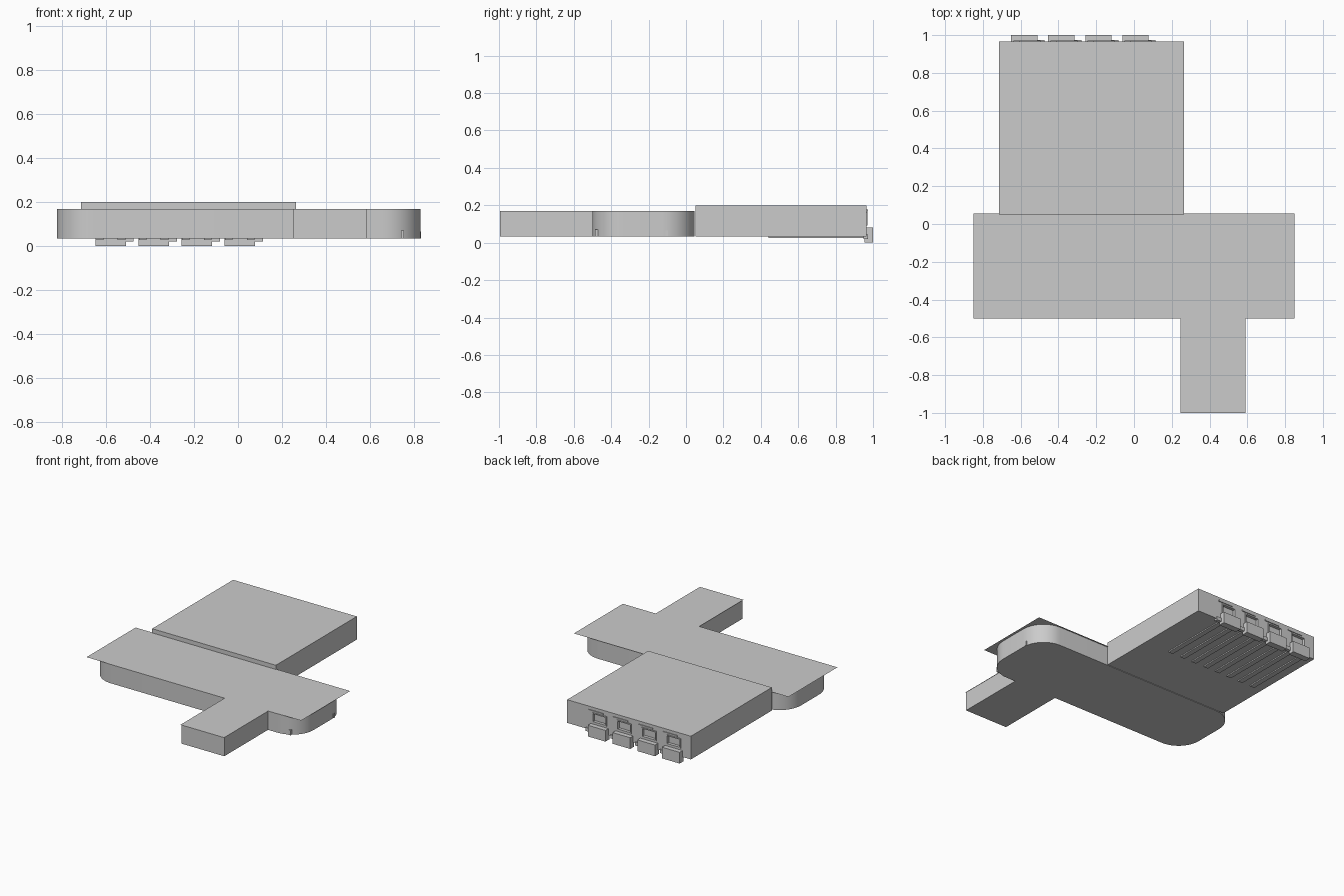
import bpy, bmesh, math
from mathutils import Matrix, Vector

if "Cube" in bpy.data.objects:
    bpy.data.objects.remove(bpy.data.objects["Cube"])


def finish(name, bm):
    bmesh.ops.recalc_face_normals(bm, faces=bm.faces[:])
    mesh = bpy.data.meshes.new(name)
    bm.to_mesh(mesh)
    bm.free()
    ob = bpy.data.objects.new(name, mesh)
    bpy.context.collection.objects.link(ob)
    return ob


def boxes(name, specs):
    """One object from boxes given as (x0, x1, y0, y1, z0, z1)."""
    bm = bmesh.new()
    for x0, x1, y0, y1, z0, z1 in specs:
        m = (Matrix.Translation(((x0 + x1) / 2, (y0 + y1) / 2, (z0 + z1) / 2))
             @ Matrix.Diagonal((x1 - x0, y1 - y0, z1 - z0, 1)))
        bmesh.ops.create_cube(bm, size=1, matrix=m)
    return finish(name, bm)


FLOOR, LOW_TOP, HIGH_TOP = 0.034, 0.17, 0.2

# Concourse hall with rounded ends
R, SEG = 0.17, 12
X0, X1, Y0, Y1 = -0.825, 0.832, -0.5, 0.045
bm = bmesh.new()
ring = []
for cx, cy, start in ((X1 - R, Y0 + R, -90), (X1 - R, Y1 - R, 0),
                      (X0 + R, Y1 - R, 90), (X0 + R, Y0 + R, 180)):
    for i in range(SEG + 1):
        a = math.radians(start + 90 * i / SEG)
        ring.append(bm.verts.new((cx + R * math.cos(a), cy + R * math.sin(a), FLOOR)))
face = bm.faces.new(ring)
ext = bmesh.ops.extrude_face_region(bm, geom=[face])
top = [g for g in ext["geom"] if isinstance(g, bmesh.types.BMVert)]
bmesh.ops.translate(bm, verts=top, vec=(0, 0, LOW_TOP - 0.001 - FLOOR))
hall = finish("rounded_hall", bm)
bpy.context.view_layer.objects.active = hall
hall.select_set(True)
bpy.ops.object.shade_smooth_by_angle(angle=math.radians(30))
hall.select_set(False)

# Thin flat roof overhanging the rounded ends
bm = bmesh.new()
bm.faces.new([bm.verts.new((x, y, LOW_TOP)) for x, y in
              ((-0.85, -0.5), (0.85, -0.5), (0.85, 0.055), (-0.85, 0.055))])
finish("hall_roof_sheet", bm)

# Front wing and its roof
boxes("front_wing", [(0.25, 0.588, -0.995, -0.495, FLOOR, LOW_TOP - 0.001)])
bm = bmesh.new()
bm.faces.new([bm.verts.new((x, y, LOW_TOP)) for x, y in
              ((0.245, -1), (0.59, -1), (0.59, -0.5), (0.245, -0.5))])
finish("front_wing_roof", bm)

# Tall rear warehouse, with loading door recesses
warehouse = boxes("warehouse", [(-0.715, 0.265, 0.05, 0.966, FLOOR, HIGH_TOP)])
bays = [-0.58 + 0.196 * i for i in range(4)]
cutter = boxes("door_cutter", [(x - 0.05, x + 0.05, 0.95, 1.0, 0.1, 0.155) for x in bays])
cutter.hide_render = True
cutter.hide_viewport = True
cut = warehouse.modifiers.new("door_recesses", "BOOLEAN")
cut.object = cutter
cut.operation = "DIFFERENCE"
cut.solver = "EXACT"

# Door frames and sills, canopies above the doors
frames, canopies = [], []
for x in bays:
    for s in (-1, 1):
        frames.append((x + s * 0.054 - 0.004, x + s * 0.054 + 0.004, 0.96, 0.971, 0.092, 0.163))
    frames.append((x - 0.05, x + 0.05, 0.96, 0.971, 0.155, 0.163))
    frames.append((x - 0.05, x + 0.05, 0.96, 0.971, 0.092, 0.1))
    canopies.append((x - 0.03, x + 0.085, 0.96, 0.972, 0.168, 0.178))
boxes("door_frames", frames)
boxes("door_canopies", canopies)

# Loading docks and the small buffers beside them
boxes("loading_docks", [(x - 0.07, x + 0.07, 0.955, 1.0, 0.0, 0.08) for x in bays])
boxes("dock_buffers", [(x + 0.07, x + 0.105, 0.95, 0.974, 0.02, 0.045) for x in bays])

# Long shallow rails beneath the warehouse
boxes("floor_rails", [(x + o - 0.018, x + o + 0.018, 0.44, 0.966, 0.026, FLOOR + 0.002)
                      for x in bays for o in (-0.05, 0.05)])

# Small doors on the hall's rounded corner and right end
boxes("hall_doors", [(0.742, 0.757, -0.487, -0.45, FLOOR, 0.07),
                     (0.81, 0.834, -0.11, -0.095, FLOOR, 0.065)])
